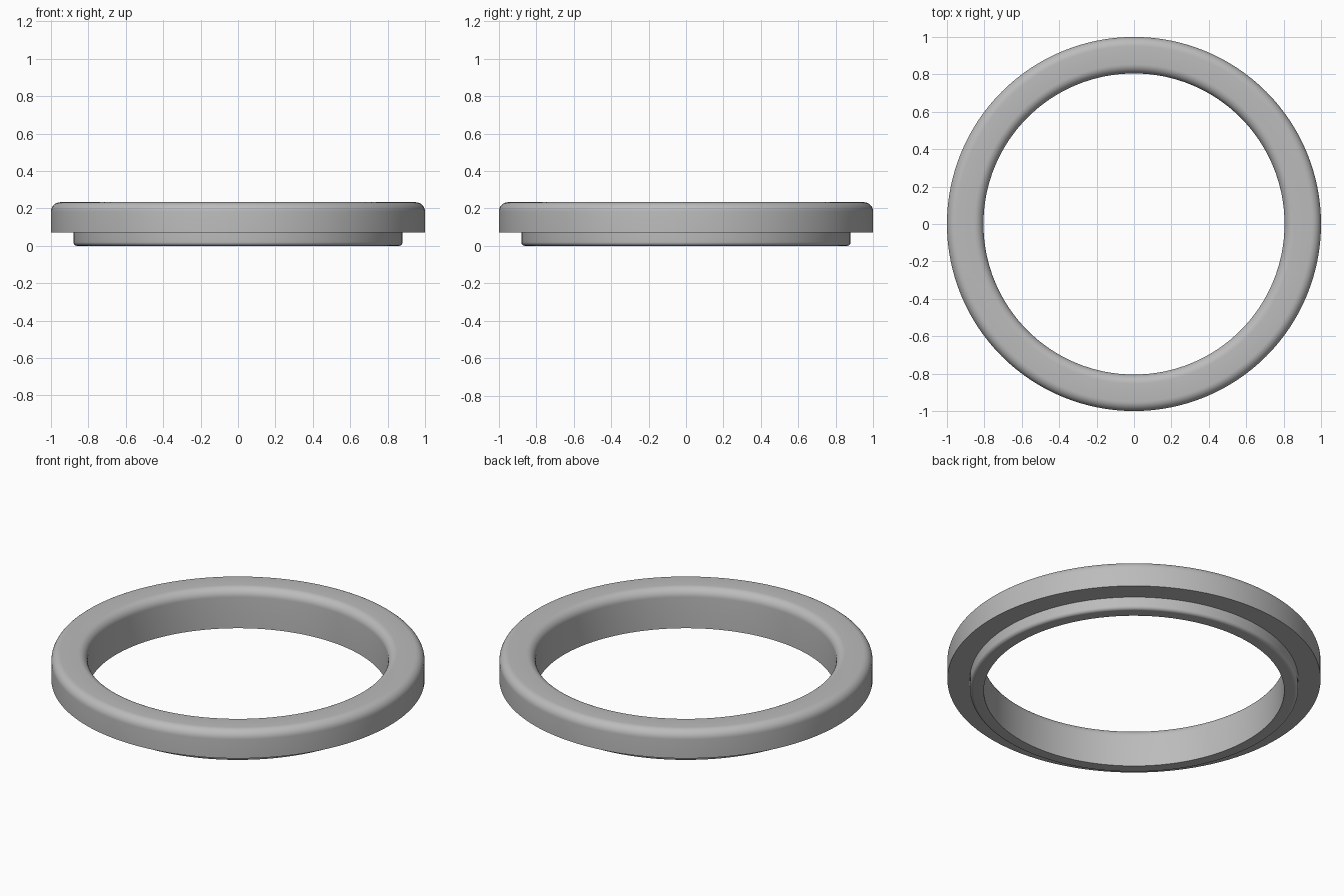
import bpy
import bmesh
from math import cos, sin, pi, radians

cube = bpy.data.objects.get("Cube")
if cube:
    bpy.data.objects.remove(cube)

SEGMENTS = 128
INNER, LIP, OUTER = 0.805, 0.88, 1.0
STEP, TOP = 0.072, 0.233


def fillet(r, z, radius, start, steps=8):
    """Quarter-circle of profile points, counter-clockwise from the start angle."""
    return [(r + radius * cos(start + pi / 2 * i / steps),
             z + radius * sin(start + pi / 2 * i / steps)) for i in range(steps + 1)]


def lathe(name, profile, material):
    """Revolve a closed (radius, height) profile around the z axis."""
    bm = bmesh.new()
    rings = []
    for s in range(SEGMENTS):
        a = 2 * pi * s / SEGMENTS
        rings.append([bm.verts.new((r * cos(a), r * sin(a), z)) for r, z in profile])
    n = len(profile)
    for s, ring in enumerate(rings):
        after = rings[(s + 1) % SEGMENTS]
        for i in range(n):
            j = (i + 1) % n
            bm.faces.new((ring[i], after[i], after[j], ring[j]))
    bmesh.ops.recalc_face_normals(bm, faces=bm.faces)
    mesh = bpy.data.meshes.new(name)
    bm.to_mesh(mesh)
    bm.free()
    mesh.materials.append(material)
    obj = bpy.data.objects.new(name, mesh)
    bpy.context.collection.objects.link(obj)
    bpy.ops.object.select_all(action='DESELECT')
    obj.select_set(True)
    bpy.context.view_layer.objects.active = obj
    bpy.ops.object.shade_smooth_by_angle(angle=radians(35))
    return obj


# Single plain grey
grey = bpy.data.materials.new("plain_grey")
grey.use_nodes = True
colour = (0.5, 0.5, 0.5, 1)
grey.diffuse_color = colour
grey.node_tree.nodes["Principled BSDF"].inputs["Base Color"].default_value = colour

# Stepped ring: square inner foot, rounded lip, flange with rounded upper edges
edge, foot = 0.05, 0.02
profile = [(INNER, 0)]
profile += fillet(LIP - foot, foot, foot, -pi / 2)
profile += [(LIP, STEP), (OUTER, STEP)]
profile += fillet(OUTER - edge, TOP - edge, edge, 0)
profile += fillet(INNER + edge, TOP - edge, edge, pi / 2)
lathe("stepped_ring", profile, grey)
